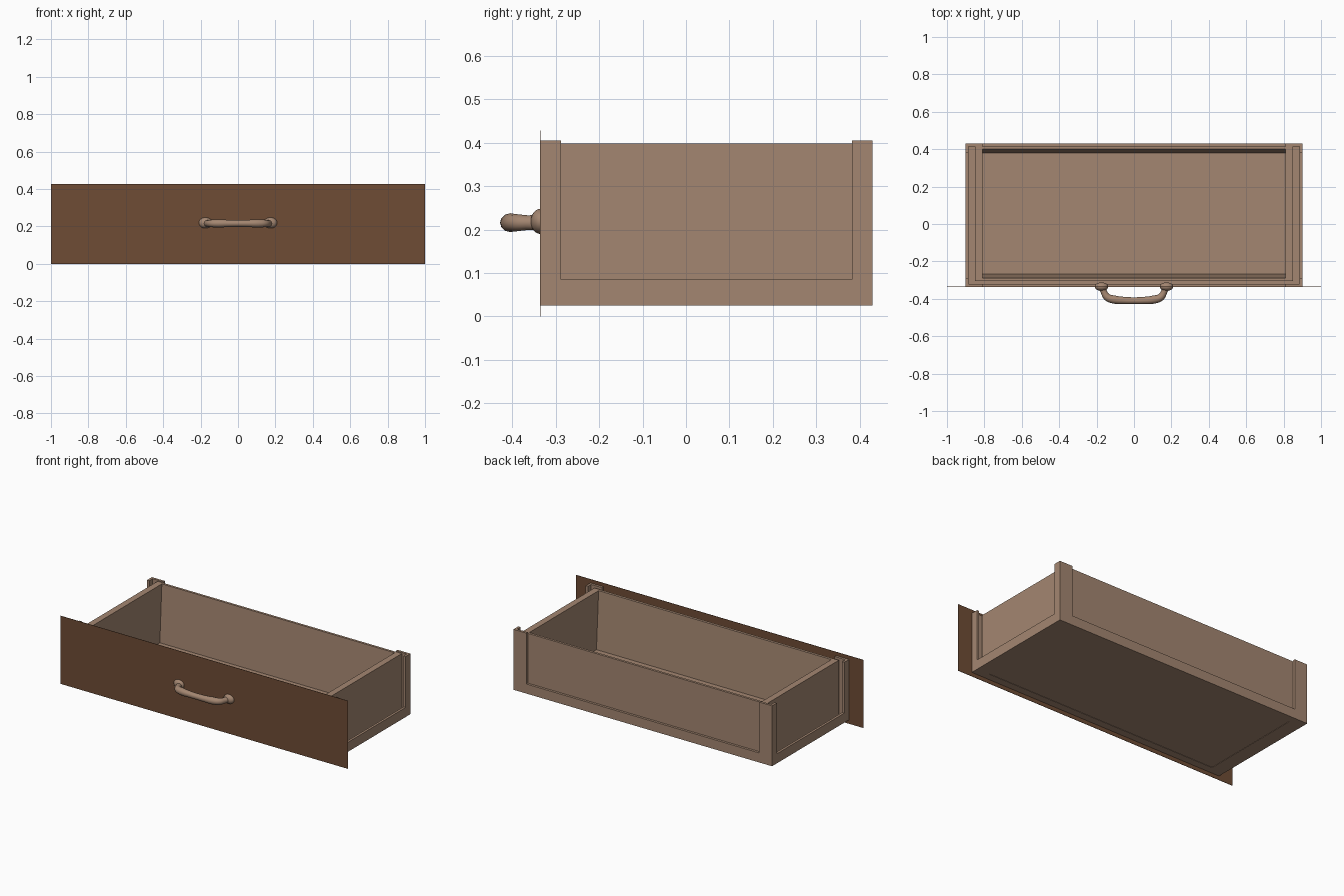
import bpy
import bmesh
from mathutils import Vector

if "Cube" in bpy.data.objects:
    bpy.data.objects.remove(bpy.data.objects["Cube"], do_unlink=True)


def material(name, rgb):
    mat = bpy.data.materials.new(name)
    mat.use_nodes = True
    mat.diffuse_color = (*rgb, 1)
    mat.node_tree.nodes["Principled BSDF"].inputs["Base Color"].default_value = (*rgb, 1)
    return mat


TAN = material("light_wood", (0.37, 0.24, 0.165))
BROWN = material("dark_wood", (0.156, 0.072, 0.035))


def finish(name, bm, mat):
    bmesh.ops.recalc_face_normals(bm, faces=bm.faces)
    mesh = bpy.data.meshes.new(name)
    bm.to_mesh(mesh)
    bm.free()
    mesh.materials.append(mat)
    obj = bpy.data.objects.new(name, mesh)
    bpy.context.collection.objects.link(obj)
    return obj


def prism(name, profile, axis, start, end, mat=TAN):
    """Extrude a profile along x (points are y, z) or y (points are x, z)."""
    bm = bmesh.new()
    place = (lambda p: (start, *p)) if axis == "x" else (lambda p: (p[0], start, p[1]))
    face = bm.faces.new([bm.verts.new(place(p)) for p in profile])
    shift = Vector((end - start, 0, 0) if axis == "x" else (0, end - start, 0))
    out = bmesh.ops.extrude_face_region(bm, geom=[face])
    moved = [v for v in out["geom"] if isinstance(v, bmesh.types.BMVert)]
    bmesh.ops.translate(bm, verts=moved, vec=shift)
    return finish(name, bm, mat)


def rect(a, b, low, high):
    return [(a, low), (b, low), (b, high), (a, high)]


def u_frame(a, b, inner_a, inner_b):
    """Two posts joined by a bottom rail."""
    return [(a, BASE), (b, BASE), (b, POST), (inner_b, POST),
            (inner_b, RAIL), (inner_a, RAIL), (inner_a, POST), (a, POST)]


BASE, RAIL, WALL, POST = 0.025, 0.085, 0.398, 0.405
FRONT, BACK, HALF, INNER = -0.335, 0.43, 0.9, 0.81
FLOOR, PLATE = 0.035, 0.015

# Floor panel and the surrounding underside border
prism("floor_panel", rect(-INNER, INNER, BASE + 0.002, FLOOR), "y", -0.288, 0.385)
for side, name in ((-1, "right"), (1, "left")):
    prism(name + "_floor_border", rect(FRONT + PLATE, BACK - PLATE, BASE, FLOOR),
          "x", side * INNER, side * (HALF - PLATE))
prism("front_floor_border", rect(-INNER, INNER, BASE, FLOOR), "y", FRONT + PLATE, -0.288)
prism("back_floor_border", rect(-INNER, INNER, BASE, FLOOR), "y", 0.385, BACK - PLATE)

# Box walls, the front and back ones sloping inside
for side, name in ((-1, "right"), (1, "left")):
    prism(name + "_wall", rect(-0.305, BACK - PLATE, FLOOR, WALL),
          "x", side * INNER, side * 0.85)
prism("back_wall", [(0.415, FLOOR), (0.415, WALL), (0.4, WALL), (0.38, FLOOR)],
      "x", -INNER, INNER)
prism("front_wall", [(-0.305, FLOOR), (-0.305, WALL), (-0.288, WALL), (-0.267, FLOOR)],
      "x", -INNER, INNER)

# Outer frames of thin posts and rails
for side, name in ((-1, "right"), (1, "left")):
    prism(name + "_frame", u_frame(FRONT, BACK, -0.288, 0.382),
          "x", side * (HALF - PLATE), side * HALF)
edge = HALF - PLATE
prism("back_frame", u_frame(-edge, edge, -INNER, INNER), "y", BACK - PLATE, BACK)
prism("front_frame", u_frame(-edge, edge, -INNER, INNER), "y", FRONT, FRONT + PLATE)

# Thin front panel
prism("front_panel", rect(-1, 1, 0, 0.428), "y", FRONT - 0.002, FRONT, BROWN)

# Curved pull handle
HANDLE_Z = 0.216
half_path = [(0.17, -0.33, 0.9), (0.16, -0.365, 0.85), (0.142, -0.392, 1.0),
             (0.105, -0.404, 1.1), (0.05, -0.409, 0.95)]
path = [(-x, y, r) for x, y, r in half_path] + [(0, -0.41, 0.9)] + half_path[::-1]
curve = bpy.data.curves.new("handle_bar", "CURVE")
curve.dimensions = "3D"
curve.bevel_depth = 0.02
curve.bevel_resolution = 4
curve.resolution_u = 5
curve.use_fill_caps = True
spline = curve.splines.new("BEZIER")
spline.bezier_points.add(len(path) - 1)
for point, (x, y, radius) in zip(spline.bezier_points, path):
    point.co = (x, y, HANDLE_Z)
    point.radius = radius
    point.handle_left_type = point.handle_right_type = "AUTO"
curve.materials.append(TAN)
bar = bpy.data.objects.new("handle_bar", curve)
bpy.context.collection.objects.link(bar)

# Rounded handle feet
for side, name in ((-1, "right"), (1, "left")):
    bpy.ops.mesh.primitive_uv_sphere_add(segments=20, ring_count=12, radius=1,
                                         location=(side * 0.174, FRONT, HANDLE_Z + 0.003))
    foot = bpy.context.object
    foot.name = name + "_handle_foot"
    foot.scale = (0.036, 0.023, 0.029)
    foot.data.materials.append(TAN)
    bpy.ops.object.shade_smooth()
